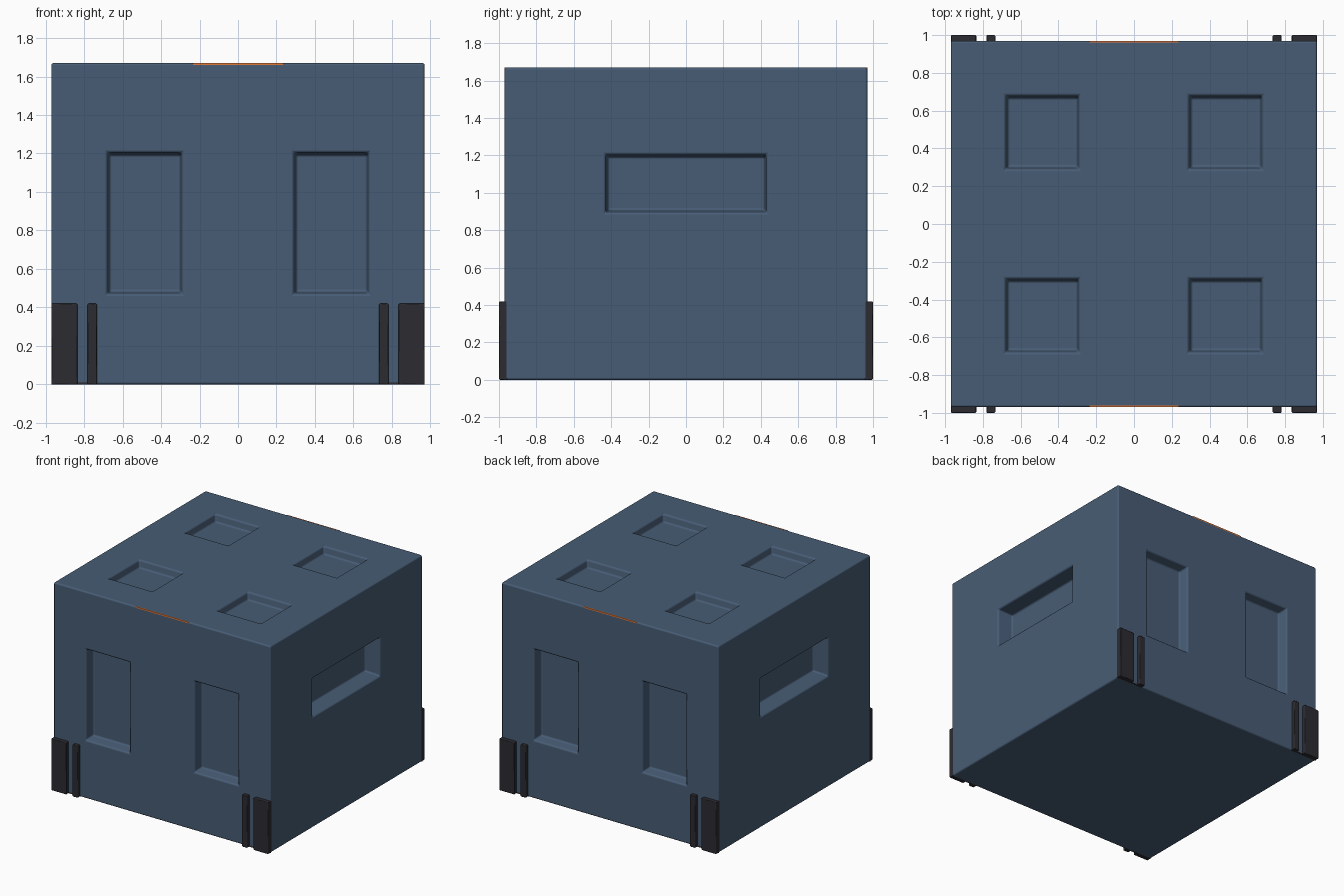
import bpy, bmesh
from mathutils import Vector

if "Cube" in bpy.data.objects:
    bpy.data.objects.remove(bpy.data.objects["Cube"])


def material(name, rgb):
    m = bpy.data.materials.new(name)
    m.diffuse_color = (*rgb, 1)
    m.use_nodes = True
    m.node_tree.nodes["Principled BSDF"].inputs["Base Color"].default_value = m.diffuse_color
    return m


BLUE = material("slate_blue", (0.064, 0.108, 0.178))
BLACK = material("charcoal", (0.025, 0.024, 0.031))
ORANGE = material("orange", (0.78, 0.19, 0.04))
W, H = 0.97, 1.67            # half width and height of the body


def box_mesh(lo, hi):
    bm = bmesh.new()
    bmesh.ops.create_cube(bm, size=1)
    lo, hi = Vector(lo), Vector(hi)
    for v in bm.verts:
        v.co = Vector([(lo[i] + hi[i]) / 2 + v.co[i] * (hi[i] - lo[i]) for i in range(3)])
    return bm


def finish(bm, name, mat, bevel=0, segments=2):
    me = bpy.data.meshes.new(name)
    bmesh.ops.recalc_face_normals(bm, faces=bm.faces[:])
    bm.to_mesh(me)
    bm.free()
    ob = bpy.data.objects.new(name, me)
    bpy.context.collection.objects.link(ob)
    me.materials.append(mat)
    if bevel:
        mod = ob.modifiers.new("soft_edges", 'BEVEL')
        mod.width = bevel
        mod.segments = segments
        mod.limit_method = 'ANGLE'
        mod.harden_normals = True
        for p in me.polygons:
            p.use_smooth = True
    return ob


# Body: a box cut along the recess borders
body = box_mesh((-W, -W, 0), (W, W, H))
A, B, SIDE = 0.29, 0.68, 0.43
Z0, Z1, Z2 = 0.47, 0.895, 1.205
cuts = [(0, s * v) for s in (-1, 1) for v in (A, B)]
cuts += [(1, s * v) for s in (-1, 1) for v in (A, SIDE, B)]
cuts += [(2, v) for v in (Z0, Z1, Z2)]
for axis, v in cuts:
    n = Vector((0, 0, 0))
    n[axis] = 1
    bmesh.ops.bisect_plane(body, geom=body.verts[:] + body.edges[:] + body.faces[:],
                           plane_co=n * v, plane_no=n)


# Sink a rectangular recess into the wall facing the given direction
def recess(direction, lo, hi, depth):
    d = Vector(direction)
    picked = []
    for f in body.faces:
        c = f.calc_center_median()
        if f.normal.dot(d) > 0.99 and all(lo[i] < c[i] < hi[i] for i in range(3)):
            picked.append(f)
    bmesh.ops.inset_region(body, faces=picked, thickness=0.012, depth=-depth,
                           use_even_offset=True, use_boundary=True)
    body.normal_update()


body.normal_update()
for sx in (-1, 1):
    xa, xb = sorted((sx * A, sx * B))
    for sy in (-1, 1):
        ya, yb = sorted((sy * A, sy * B))
        wa, wb = sorted((sy * 0.96, sy * 0.98))
        recess((0, sy, 0), (xa, wa, Z0), (xb, wb, Z2), 0.08)       # tall windows
        recess((0, 0, 1), (xa, ya, H - .01), (xb, yb, H + .01), 0.06)  # roof squares
    wa, wb = sorted((sx * 0.96, sx * 0.98))
    recess((sx, 0, 0), (wa, -SIDE, Z1), (wb, SIDE, Z2), 0.13)      # side slots
finish(body, "body", BLUE, 0.013, 3)

for sy, end in ((-1, "front"), (1, "back")):
    # Flush sign plate, showing only along the rounded top edge
    ya, yb = sorted((sy * 0.962, sy * (W - 0.0006)))
    finish(box_mesh((-0.235, ya, 1.24), (0.235, yb, H - 0.0006)), end + "_sign_plate", ORANGE)
    for sx, side in ((-1, "left"), (1, "right")):
        # Corner guards: wide outer pad, narrow inner strip, flush backing
        pa, pb = sorted((sy * 0.955, sy * 1.0))
        for part, inner, outer in (("pad", 0.835, W), ("strip", 0.733, 0.782)):
            xa, xb = sorted((sx * inner, sx * outer))
            finish(box_mesh((xa, pa, 0), (xb, pb, 0.42)),
                   f"{end}_{side}_guard_{part}", BLACK, 0.005, 1)
        xa, xb = sorted((sx * 0.735, sx * (W - 0.0006)))
        finish(box_mesh((xa, ya, 0.0006), (xb, yb, 0.418)),
               f"{end}_{side}_guard_backing", BLACK)
